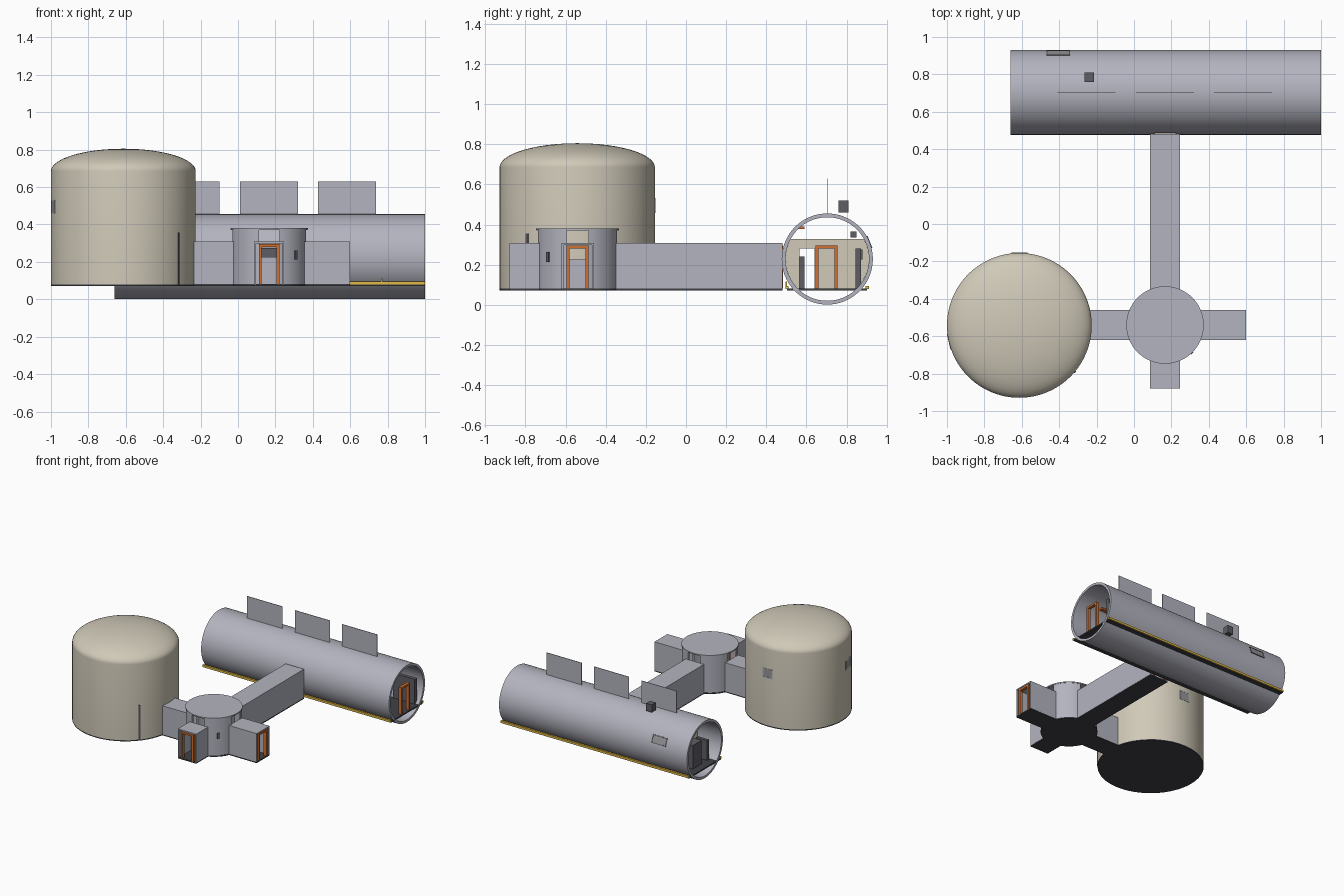
import bpy, bmesh, math
from mathutils import Matrix

if "Cube" in bpy.data.objects:
    bpy.data.objects.remove(bpy.data.objects["Cube"])

COLOURS = {
    "beige": (0.63, 0.585, 0.48), "metal_grey": (0.45, 0.455, 0.52),
    "dark_floor": (0.05, 0.053, 0.06), "charcoal": (0.11, 0.11, 0.13),
    "orange": (0.65, 0.16, 0.03), "yellow": (0.78, 0.5, 0.06),
    "glass": (0.3, 0.3, 0.3),
}
MATS = {}
for n, c in COLOURS.items():
    MATS[n] = bpy.data.materials.new(n)
    MATS[n].diffuse_color = (*c, 1)


def finish(bm, name, mat, smooth=False):
    bmesh.ops.recalc_face_normals(bm, faces=bm.faces[:])
    me = bpy.data.meshes.new(name)
    bm.to_mesh(me)
    bm.free()
    ob = bpy.data.objects.new(name, me)
    bpy.context.collection.objects.link(ob)
    me.materials.append(MATS[mat])
    if smooth:
        shade(ob)
    return ob


def activate(ob):
    bpy.ops.object.select_all(action='DESELECT')
    ob.select_set(True)
    bpy.context.view_layer.objects.active = ob


def shade(ob):
    activate(ob)
    bpy.ops.object.shade_smooth_by_angle(angle=math.radians(30))


def boxes(name, mat, spans, matrix=None):
    """One object made of boxes given as (x0, x1, y0, y1, z0, z1)."""
    bm = bmesh.new()
    for x0, x1, y0, y1, z0, z1 in spans:
        m = Matrix.Translation(((x0 + x1) / 2, (y0 + y1) / 2, (z0 + z1) / 2)) \
            @ Matrix.Diagonal((x1 - x0, y1 - y0, z1 - z0, 1))
        bmesh.ops.create_cube(bm, size=1, matrix=m)
    if matrix:
        bm.transform(matrix)
    return finish(bm, name, mat)


def lathe(name, mat, profile, matrix, closed=False, steps=96):
    """Revolve (radius, height) points around z, then place the result."""
    bm = bmesh.new()
    vs = [bm.verts.new((r, 0, z)) for r, z in profile]
    es = [bm.edges.new(p) for p in zip(vs, vs[1:])]
    if closed:
        es.append(bm.edges.new((vs[-1], vs[0])))
    bmesh.ops.spin(bm, geom=vs + es, axis=(0, 0, 1), cent=(0, 0, 0),
                   angle=math.tau, steps=steps)
    bmesh.ops.remove_doubles(bm, verts=bm.verts[:], dist=1e-5)
    bm.transform(matrix)
    return finish(bm, name, mat, True)


def cut(ob, spans):
    for s in spans:
        c = boxes("cutter", "charcoal", [s])
        c.hide_render = True
        m = ob.modifiers.new("cut", 'BOOLEAN')
        m.operation, m.solver, m.object = 'DIFFERENCE', 'EXACT', c
        activate(ob)
        # the cut must come before any smoothing modifier
        bpy.ops.object.modifier_move_to_index(modifier=m.name, index=0)
        bpy.ops.object.modifier_apply(modifier=m.name)
        bpy.data.objects.remove(c)
    shade(ob)


def on_wall(cx, cy, r, deg, z):
    """Local x points outward from a round wall, y runs along it."""
    return (Matrix.Translation((cx, cy, z)) @ Matrix.Rotation(math.radians(deg), 4, 'Z')
            @ Matrix.Translation((r, 0, 0)))


def window(name, place, w, h, mat):
    t = 0.007
    boxes(name + "_frame", mat, [
        (-.012, .002, -w, w, h - t, h), (-.012, .002, -w, w, -h, -h + t),
        (-.012, .002, -w, -w + t, -h, h), (-.012, .002, w - t, w, -h, h)], place)
    boxes(name + "_glass", "glass", [(-.006, .001, -w + t, w - t, -h + t, h - t)], place)


def door_frame(name, axis, along, mid, d=.012):
    """Orange frame facing along the given axis."""
    a, b, t = mid - .055, mid + .055, .015
    parts = [(a, a + t, .08, .295), (b - t, b, .08, .295), (a, b, .28, .295)]
    if axis == 'y':
        s = [(p, q, along - d, along + d, z0, z1) for p, q, z0, z1 in parts]
    else:
        s = [(along - d, along + d, p, q, z0, z1) for p, q, z0, z1 in parts]
    boxes(name, "orange", s)


# Domed tank
TX, TY, TR = -.613, -.542, .387
dome = [(TR * math.cos(i * math.pi / 32), .685 + .12 * math.sin(i * math.pi / 32))
        for i in range(16)]
lathe("tank_shell", "beige", [(0, .08), (TR, .08)] + dome + [(0, .805)],
      Matrix.Translation((TX, TY, 0)))
lathe("tank_base", "dark_floor", [(0, .072), (TR, .072), (TR, .081), (0, .081)],
      Matrix.Translation((TX, TY, 0)))
window("tank_back_window", on_wall(TX, TY, TR, 90, .495), .043, .037, "metal_grey")
window("tank_side_window", on_wall(TX, TY, TR - .001, 193, .495), .043, .037, "metal_grey")
boxes("tank_pipe", "charcoal", [(-.01, .004, -.007, .007, -.138, .138)],
      on_wall(TX, TY, TR, -40, .218))

# Round hub with openings on all four sides
HX, HY, HR = .166, -.54, .204
place = Matrix.Translation((HX, HY, 0))
hub = lathe("hub_wall", "metal_grey",
            [(HR, .08), (HR, .375), (HR - .014, .375), (HR - .014, .08)], place, True)
cut(hub, [(HX - .055, HX + .055, HY - .3, HY + .3, .05, .37),
          (HX - .3, HX + .3, HY - .055, HY + .055, .05, .37)])
lathe("hub_roof", "metal_grey", [(0, .372), (.207, .372), (.207, .381), (0, .381)], place)
lathe("hub_floor", "dark_floor", [(0, .072), (.207, .072), (.207, .081), (0, .081)], place)
boxes("hub_table", "metal_grey", [(HX - .055, HX + .055, HY - .055, HY + .055, .08, .225)])
boxes("hub_keypad", "charcoal", [(-.01, .006, -.009, .009, -.024, .024)],
      on_wall(HX, HY, HR, -46, .238))


# Box corridors, open at both ends
def corridor(name, axis, a, b, mid):
    t, w = .01, .081
    sides = [(mid - w, mid - w + t, .08, .308), (mid + w - t, mid + w, .08, .308),
             (mid - w, mid + w, .298, .308)]
    floor = [(mid - w, mid + w, .072, .082)]

    def spans(ps):
        return [(p, q, a, b, z0, z1) if axis == 'y' else (a, b, p, q, z0, z1)
                for p, q, z0, z1 in ps]
    boxes(name + "_walls", "metal_grey", spans(sides))
    boxes(name + "_floor", "dark_floor", spans(floor))


corridor("long_corridor", 'y', HY + .19, .48, HX)
corridor("front_porch", 'y', -.88, HY - .19, HX)
corridor("side_porch", 'x', HX + .19, .60, HY)
corridor("tank_corridor", 'x', -.235, HX - .19, HY)
door_frame("front_door_frame", 'y', -.868, HX)
door_frame("side_door_frame", 'x', .588, HY)
door_frame("module_entry_frame", 'y', .48, HX, .004)

# Long horizontal module
MY, MZ, MR, MI = .704, .228, .227, .208
lay = Matrix.Translation((0, MY, MZ)) @ Matrix.Rotation(math.pi / 2, 4, 'Y')
module = lathe("module_shell", "metal_grey",
               [(MR, -.66), (MR, 1.0), (MI, 1.0), (MI, -.66)], lay, True)
cut(module, [(HX - .055, HX + .055, .4, .6, .084, .295)])
boxes("module_floor", "dark_floor", [(-.66, 1, .503, .903, .072, .082)])
boxes("floor_edge_strips", "yellow", [(-.66, 1, y - .008, y + .008, .078, .094)
                                      for y in (.503, .903)])
boxes("strip_post", "yellow", [(.765, .772, .497, .504, .085, .115)])

# Interior wall with a flat top and a doorway
bm = bmesh.new()
a0 = math.asin(.1 / MI)
a1 = -math.asin(.15 / MI)
pts = [a0 + (a1 - a0) * i / 10 for i in range(11)]
ring = [(MI * math.cos(a), MI * math.sin(a)) for a in pts]
ring += [(-y, z) for y, z in reversed(ring)]
face = bm.faces.new([bm.verts.new((-.45, MY + y, MZ + z)) for y, z in ring])
ext = bmesh.ops.extrude_face_region(bm, geom=[face])
bmesh.ops.translate(bm, vec=(.015, 0, 0),
                    verts=[v for v in ext['geom'] if isinstance(v, bmesh.types.BMVert)])
wall = finish(bm, "interior_wall", "beige")
cut(wall, [(-.5, -.4, .565, .64, .07, .28)])

# Furnishings inside the module
door_frame("interior_door_frame", 'x', .98, .70)
boxes("interior_cabinet", "charcoal", [(.78, .97, .845, .873, .08, .28)])
boxes("entry_console", "charcoal", [(HX - .045, HX + .045, .86, .88, .225, .275)])
boxes("equipment_lockers", "charcoal", [(-.6, -.52, .66, .77, .08, .27),
                                        (-.6, -.5, .565, .59, .08, .24)])
boxes("wall_unit", "charcoal", [(-.5, -.4, .82, .85, .335, .365)])
boxes("ceiling_bar", "orange", [(.6, .8, .56, .59, .378, .39)])

# Roof panels, roof box and rear window
boxes("roof_panels", "metal_grey", [(x, x + .31, MY - .002, MY + .002, .452, .63)
                                    for x in (-.41, .01, .427)])
boxes("roof_box", "charcoal", [(-.265, -.215, .76, .81, .46, .52)])
rear = (Matrix.Translation((-.405, MY, MZ)) @ Matrix.Rotation(math.pi / 2, 4, 'Z')
        @ Matrix.Rotation(math.radians(-22), 4, 'Y') @ Matrix.Translation((MR, 0, 0)))
window("module_rear_window", rear, .064, .032, "charcoal")

for m in bpy.data.materials:
    if m.users and not m.is_grease_pencil:
        m.use_nodes = True
        m.node_tree.nodes["Principled BSDF"].inputs["Base Color"].default_value = m.diffuse_color
